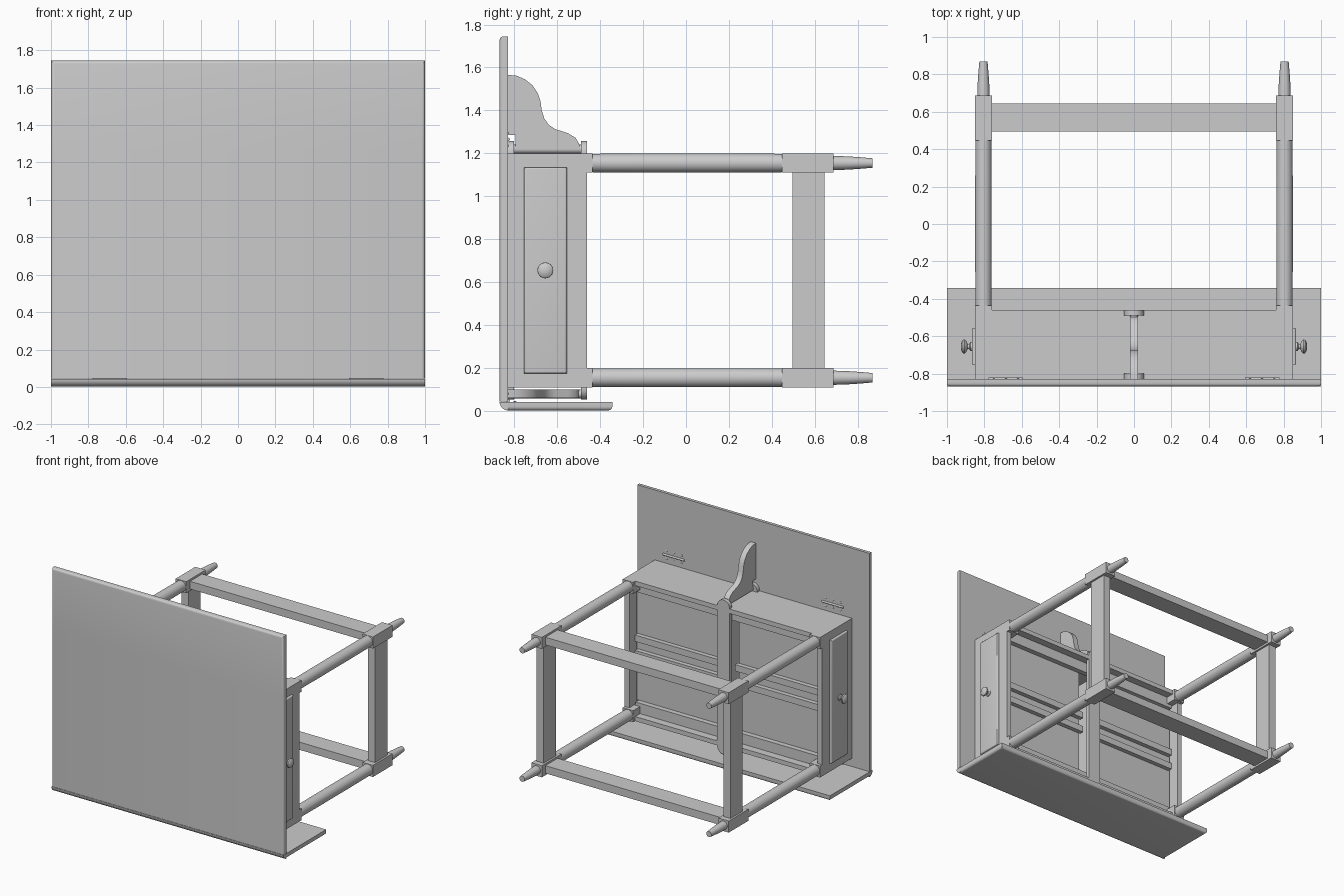
import bpy, bmesh, math
from mathutils import Matrix, Vector

if "Cube" in bpy.data.objects:
    bpy.data.objects.remove(bpy.data.objects["Cube"])

ZC = 0.655            # middle of the table, which lies on its side
TOP_Y = -0.83         # underside of the table top


def finish(bm, name, smooth=True):
    bmesh.ops.recalc_face_normals(bm, faces=bm.faces[:])
    me = bpy.data.meshes.new(name)
    bm.to_mesh(me)
    bm.free()
    ob = bpy.data.objects.new(name, me)
    bpy.context.collection.objects.link(ob)
    if smooth:
        bpy.context.view_layer.objects.active = ob
        bpy.ops.object.select_all(action='DESELECT')
        ob.select_set(True)
        bpy.ops.object.shade_smooth_by_angle(angle=math.radians(35))
    return ob


def box_bm(x, y, z):
    bm = bmesh.new()
    size = [b - a for a, b in (x, y, z)]
    mid = Vector([(a + b) / 2 for a, b in (x, y, z)])
    bmesh.ops.create_cube(bm, size=1, matrix=Matrix.Translation(mid) @ Matrix.Diagonal((*size, 1)))
    return bm


def box(name, x, y, z):
    return finish(box_bm(sorted(x), sorted(y), sorted(z)), name, False)


def panel(name, x, y, z, normal, skip=(), w=0.018):
    """Board whose outer face (along normal) has rounded edges, except on the skipped sides."""
    bm = box_bm(sorted(x), sorted(y), sorted(z))
    bm.normal_update()
    n, skip = Vector(normal), [Vector(s) for s in skip]
    edges = []
    for e in bm.edges:
        ns = [f.normal for f in e.link_faces]
        if any(a.dot(n) > .9 for a in ns) and not any(a.dot(s) > .9 for a in ns for s in skip):
            edges.append(e)
    bmesh.ops.bevel(bm, geom=edges, offset=w, segments=4, profile=0.5, affect='EDGES')
    return finish(bm, name)


def lathe(name, profile, origin, axis, seg=24):
    """Spin (radius, distance) pairs around an axis."""
    bm = bmesh.new()
    rot = Vector((0, 0, 1)).rotation_difference(Vector(axis)).to_matrix()
    rings = [[bm.verts.new(Vector(origin) + rot @ Vector((r * math.cos(2 * math.pi * i / seg),
              r * math.sin(2 * math.pi * i / seg), d))) for i in range(seg)] for r, d in profile]
    for a, b in zip(rings, rings[1:]):
        for i in range(seg):
            j = (i + 1) % seg
            bm.faces.new((a[i], a[j], b[j], b[i]))
    bm.faces.new(rings[0])
    bm.faces.new(rings[-1])
    return finish(bm, name)


def prism(name, pts, offset):
    """Extrude a flat outline."""
    bm = bmesh.new()
    f = bm.faces.new([bm.verts.new(p) for p in pts])
    r = bmesh.ops.extrude_face_region(bm, geom=[f])
    bmesh.ops.translate(bm, vec=offset, verts=[v for v in r['geom'] if isinstance(v, bmesh.types.BMVert)])
    return finish(bm, name)


# Table top, raised leaf and dropped leaf
panel('table_top', (-1, 1), (-0.868, TOP_Y), (0.045, 1.265), (0, -1, 0), [(0, 0, 1), (0, 0, -1)])
panel('raised_leaf', (-1, 1), (-0.868, TOP_Y), (1.265, 1.745), (0, -1, 0), [(0, 0, -1)])
panel('dropped_leaf', (-1, 1), (TOP_Y, -0.343), (0.003, 0.043), (0, 0, -1), [(0, -1, 0)])
# Rounded joint where the dropped leaf meets the top
joint = [(-1, TOP_Y + .0, 0.043)] + [(-1, TOP_Y - .038 * math.sin(a), 0.043 - .04 * math.cos(a))
         for a in (math.pi / 2 * i / 8 for i in range(8, -1, -1))]
prism('leaf_joint', joint, (2, 0, 0))

# Legs: square blocks, turned shaft, tapered foot
for sx in (-1, 1):
    for sz in (-1, 1):
        x, z = sx * 0.805, ZC + sz * 0.5
        xr, zr = (x - .045, x + .045), (z - .045, z + .045)
        box('leg_post', xr, (TOP_Y, -0.435), zr)
        box('leg_block', xr, (0.447, 0.688), zr)
        lathe('leg_shaft', [(.043, -0.435), (.044, -0.2), (.044, 0.2), (.043, 0.447)], (x, 0, z), (0, 1, 0), 32)
        lathe('leg_foot', [(.033, 0.688), (.031, 0.75), (.027, 0.81), (.022, 0.868)], (x, 0, z), (0, 1, 0))

# Stretchers and long aprons
for s in (-1, 1):
    box('long_stretcher', (-.76, .76), (.495, .645), (ZC + s * .5 - .03, ZC + s * .5 + .03))
    box('short_stretcher', (s * .775, s * .835), (.495, .645), (.2, 1.11))
    box('long_apron', (-.76, .76), (TOP_Y, -.46), (ZC + s * .51, ZC + s * .545))
    # Drawer runners beside the long aprons
    box('side_runner', (-.8, .8), (-.56, -.52), (ZC + s * .43, ZC + s * .51))

# Ends with drawers
for s in (-1, 1):
    box('end_rail_upper', (s * .81, s * .85), (TOP_Y, -.755), (.2, 1.11))
    box('end_rail_lower', (s * .81, s * .85), (-.555, -.46), (.2, 1.11))
    panel('drawer_front', (s * .82, s * .867), (-.755, -.555), (.175, 1.135), (s, 0, 0), w=0.01)
    box('drawer_bottom', (s * .06, s * .83), (-.58, -.565), (.22, 1.09))
    box('drawer_back', (s * .06, s * .085), (-.745, -.58), (.22, 1.09))
    for t in (-1, 1):
        box('drawer_side', (s * .06, s * .83), (-.745, -.565), (ZC + t * .435, ZC + t * .415))
        box('middle_runner', (s * .05, s * .81), (-.565, -.53), (ZC + t * .035, ZC + t * .085))
    lathe('drawer_knob', [(.024, 0), (.024, .008), (.015, .014), (.014, .024), (.03, .032), (.037, .04),
                          (.036, .049), (.025, .057), (.008, .061)], (s * .865, -.655, ZC), (s, 0, 0))

# Round-ended cross rails carrying the bracket pivots
for y in (TOP_Y, -.49):
    outline = []
    for sz, start in ((1, 0), (-1, math.pi)):
        for i in range(17):
            a = start + math.pi * i / 16
            outline.append((.053 * math.cos(a), y, ZC + sz * .549 + .053 * math.sin(a)))
    prism('cross_rail', outline, (0, .03, 0))

# Leaf brackets: (y, height above pivot)
bracket = [(-.795, -.01), (-.795, .055), (-.828, .055), (-.828, .335), (-.79, .332), (-.75, .315), (-.715, .287),
           (-.69, .25), (-.677, .21), (-.672, .17), (-.66, .133), (-.64, .104), (-.61, .083), (-.55, .064),
           (-.515, .043), (-.498, .015), (-.493, -.01)]
prism('raised_bracket', [(-.022, y, 1.23 + h) for y, h in bracket], (.044, 0, 0))
prism('folded_bracket', [(h, y, .06) for y, h in bracket], (0, 0, .04))
for z in (1.22, .08):
    lathe('bracket_pivot', [(.021, -.8), (.021, -.49)], (0, 0, z), (0, 1, 0))

# Hinges with screw heads
for s in (-1, 1):
    for z in (1.265, .047):
        lathe('hinge_barrel', [(.008, -.092), (.008, .092)], (s * .685, -.828, z), (1, 0, 0), 12)
    for i in (-1, 0, 1):
        x = s * .685 + i * .065
        head = [(.008, -.004), (.008, .001), (.004, .003)]
        for z in (1.235, 1.295, .08):
            lathe('hinge_screw', head, (x, TOP_Y, z), (0, 1, 0), 10)
        lathe('hinge_screw', head, (x, TOP_Y + .033, .043), (0, 0, 1), 10)
